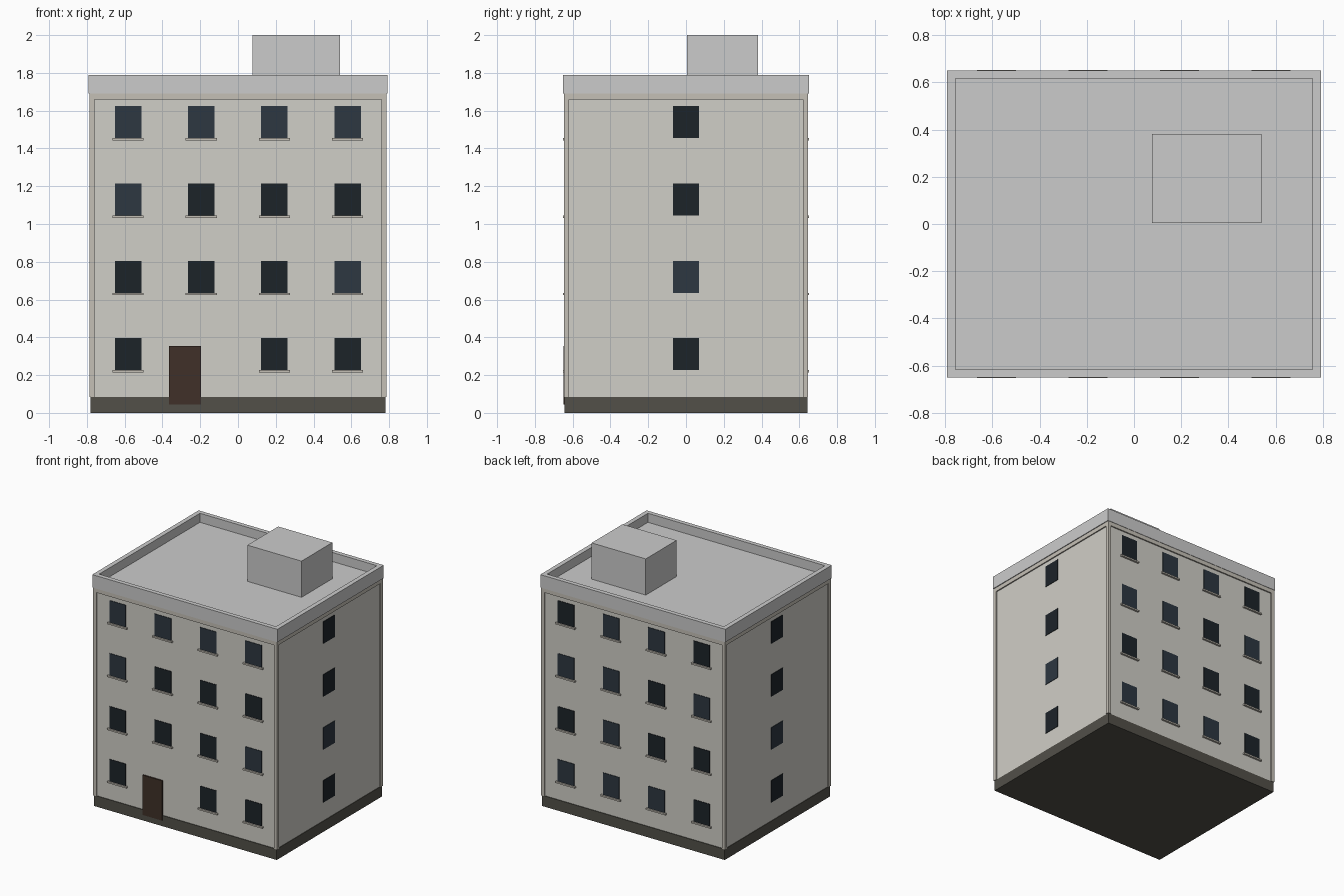
import bpy

if "Cube" in bpy.data.objects:
    bpy.data.objects.remove(bpy.data.objects["Cube"])

def material(name, rgb):
    m = bpy.data.materials.new(name)
    m.diffuse_color = (*rgb, 1)
    m.use_nodes = True
    m.node_tree.nodes["Principled BSDF"].inputs["Base Color"].default_value = m.diffuse_color
    return m

WALL = material("plaster", (0.63, 0.62, 0.57))
TRIM = material("trim", (0.56, 0.53, 0.47))
BASE = material("dark_stone", (0.085, 0.08, 0.066))
DARK = material("glass_dark", (0.012, 0.017, 0.022))
LITE = material("glass_light", (0.026, 0.038, 0.052))
WOOD = material("wood", (0.05, 0.03, 0.021))

def box(name, x0, x1, y0, y1, z0, z1, mat=None):
    bpy.ops.mesh.primitive_cube_add(size=1, location=((x0+x1)/2, (y0+y1)/2, (z0+z1)/2))
    o = bpy.context.object
    o.name = name
    o.scale = (x1-x0, y1-y0, z1-z0)
    bpy.ops.object.transform_apply(location=False, rotation=False, scale=True)
    if mat:
        o.data.materials.append(mat)
    return o

def ring(name, ox, oy, ix, iy, z0, z1, mat=None):
    # rectangular frame with a hollow middle
    loops = [[(sx*x, sy*y, z) for sx, sy in ((-1, -1), (1, -1), (1, 1), (-1, 1))]
             for x, y, z in ((ox, oy, z0), (ox, oy, z1), (ix, iy, z1), (ix, iy, z0))]
    verts = [v for loop in loops for v in loop]
    faces = []
    for a in range(4):
        b = (a + 1) % 4
        for i in range(4):
            j = (i + 1) % 4
            faces.append((a*4+i, a*4+j, b*4+j, b*4+i))
    me = bpy.data.meshes.new(name)
    me.from_pydata(verts, [], faces)
    o = bpy.data.objects.new(name, me)
    bpy.context.collection.objects.link(o)
    if mat:
        me.materials.append(mat)
    return o

WX, WY = 0.777, 0.637      # wall faces
TX, TY = 0.786, 0.647      # trim faces

# main body and plinth
box("walls", -WX, WX, -WY, WY, 0.08, 1.69, WALL)
box("plinth", -0.781, 0.781, -0.642, 0.642, 0, 0.083, BASE)

# corner strips and band under the parapet
for sx in (-1, 1):
    for sy in (-1, 1):
        xs = sorted((sx*0.76, sx*TX))
        ys = sorted((sy*0.62, sy*TY))
        box("corner_strip", *xs, *ys, 0.083, 1.66, TRIM)
ring("top_band", TX, TY, 0.76, 0.62, 1.658, 1.692, TRIM)

# roof, parapet and stair housing
box("roof", -0.757, 0.757, -0.617, 0.617, 1.688, 1.72)
ring("parapet", 0.792, 0.65, 0.757, 0.616, 1.69, 1.79)
box("stair_housing", 0.077, 0.54, 0.005, 0.382, 1.715, 2.0)

# windows: rows run top to bottom, L/D is the glass shade, "-" leaves a gap
COLS = (-0.582, -0.195, 0.193, 0.58)
ROWS = (1.454, 1.045, 0.635, 0.226)
W, H = 0.07, 0.17
GLASS = {"L": LITE, "D": DARK}
facades = {-1: ("LLLL", "LDDD", "DDDL", "D-DD"),   # front
           1: ("DLLD", "LDLL", "DDLD", "DLLL")}    # back
for s, pattern in facades.items():
    for z, row in zip(ROWS, pattern):
        for x, g in zip(COLS, row):
            if g == "-":
                continue
            ys = sorted((s*(WY-0.02), s*(WY+0.004)))
            box("window", x-W, x+W, *ys, z, z+H, GLASS[g])
            ys = sorted((s*(WY-0.02), s*0.652))
            box("window_sill", x-0.083, x+0.083, *ys, z-0.012, z, TRIM)
for s in (-1, 1):
    for z, g in zip(ROWS, "DDLD"):
        xs = sorted((s*(WX-0.02), s*(WX+0.004)))
        box("side_window", *xs, -W, W, z, z+H, GLASS[g])

# entrance
box("door", -0.365, -0.197, -0.648, -0.62, 0.045, 0.353, WOOD)
